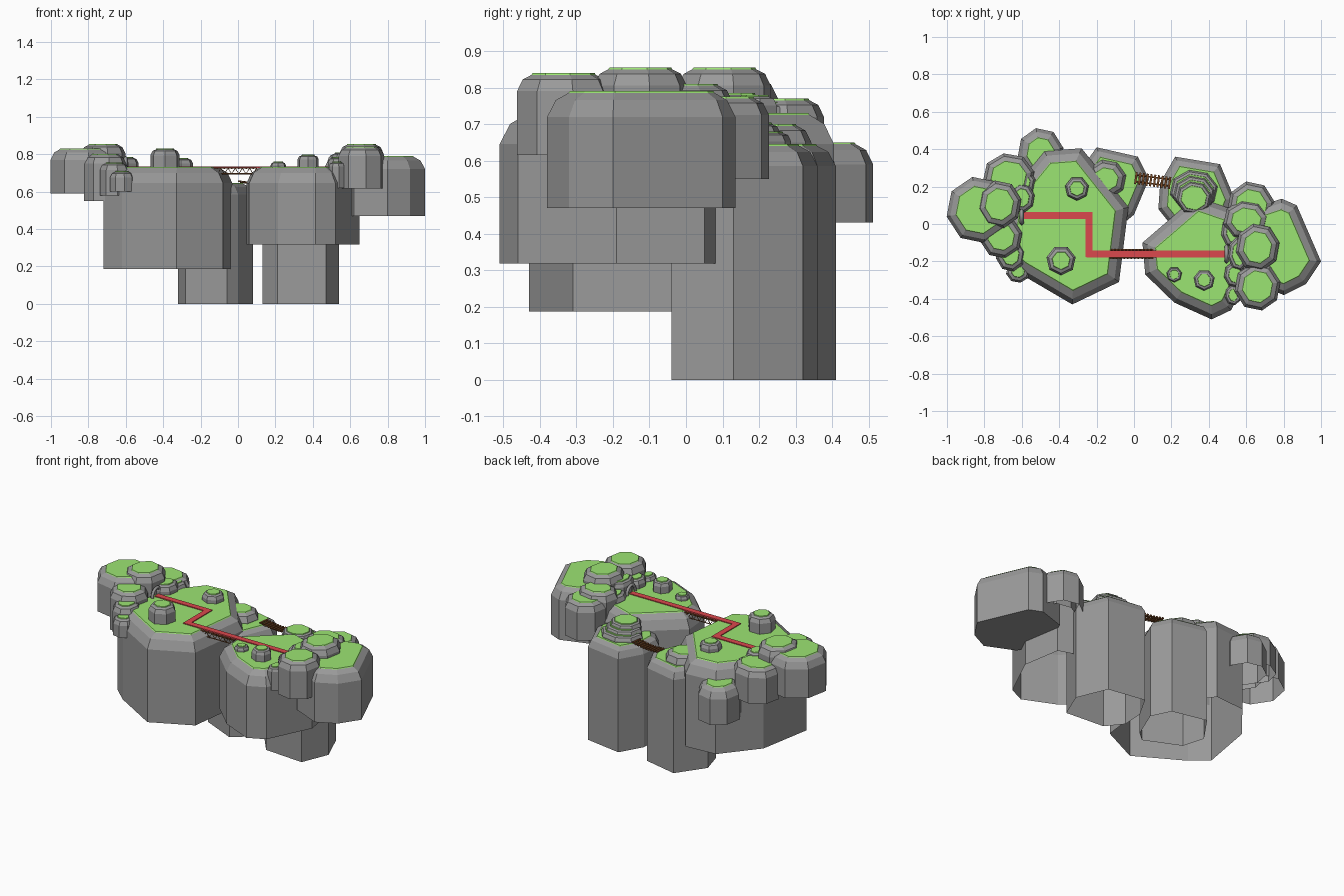
import bpy, bmesh, math
from mathutils import Vector

cube = bpy.data.objects.get("Cube")
if cube:
    bpy.data.objects.remove(cube)


def material(name, colour):
    mat = bpy.data.materials.new(name)
    mat.use_nodes = True
    mat.diffuse_color = (*colour, 1)
    mat.node_tree.nodes["Principled BSDF"].inputs["Base Color"].default_value = (*colour, 1)
    return mat


STONE = material("stone grey", (.32, .32, .32))
GRASS = material("grass green", (.33, .78, .17))
RED = material("path red", (.71, .065, .075))
BROWN = material("timber brown", (.2, .07, .02))


def make_object(name, bm, *mats):
    mesh = bpy.data.meshes.new(name)
    bm.to_mesh(mesh)
    bm.free()
    for mat in mats:
        mesh.materials.append(mat)
    obj = bpy.data.objects.new(name, mesh)
    bpy.context.collection.objects.link(obj)
    return obj


def inset_outline(points, distance):
    """Move every side of a convex counter-clockwise outline inwards."""
    result = []
    for i, p in enumerate(points):
        before = (p - points[i - 1]).normalized()
        after = (points[(i + 1) % len(points)] - p).normalized()
        n1 = Vector((-before.y, before.x))
        n2 = Vector((-after.y, after.x))
        result.append(p + (n1 + n2) * distance / (1 + n1.dot(n2)))
    return result


def rock(name, outline, bottom, top, bevel=.07, closed=False):
    """Straight-sided hollow rock with a two-step rounded rim and a grass cap."""
    points = [Vector(p) for p in outline]
    profile = [(0, bottom), (0, top - bevel), (bevel * .3, top - bevel * .35),
               (bevel * .75, top - .005), (bevel * .8, top)]
    bm = bmesh.new()
    rings = []
    for inset, z in profile:
        rings.append([bm.verts.new((p.x, p.y, z)) for p in inset_outline(points, inset)])
    if closed:
        bm.faces.new(reversed(rings[0]))
    for level, (low, high) in enumerate(zip(rings, rings[1:])):
        for i in range(len(low)):
            j = (i + 1) % len(low)
            face = bm.faces.new((low[i], low[j], high[j], high[i]))
            face.material_index = int(level == len(rings) - 2)
    bm.faces.new(rings[-1]).material_index = 1
    return make_object(name, bm, STONE, GRASS)


def round_rock(name, x, y, rx, ry, bottom, top, bevel=.05, sides=8, closed=False):
    angles = [math.tau * (i + .25) / sides for i in range(sides)]
    outline = [(x + rx * math.cos(a), y + ry * math.sin(a)) for a in angles]
    return rock(name, outline, bottom, top, bevel, closed)


def rod(name, points, radius, mat):
    """Thin bar swept along a polyline."""
    curve = bpy.data.curves.new(name, "CURVE")
    curve.dimensions = "3D"
    curve.bevel_depth = radius
    curve.bevel_resolution = 0
    curve.use_fill_caps = True
    spline = curve.splines.new("POLY")
    spline.points.add(len(points) - 1)
    for target, p in zip(spline.points, points):
        target.co = (*p, 1)
    curve.materials.append(mat)
    obj = bpy.data.objects.new(name, curve)
    bpy.context.collection.objects.link(obj)


def box(name, centre, size, mat, turn=0):
    bm = bmesh.new()
    bmesh.ops.create_cube(bm, size=1)
    bmesh.ops.scale(bm, vec=size, verts=bm.verts)
    obj = make_object(name, bm, mat)
    obj.location = centre
    obj.rotation_euler.z = turn


# Main plateaus, the tall pillars behind them and the big right block
rock("left_plateau", [(-.33, -.43), (-.08, -.31), (-.03, .09), (-.28, .405), (-.48, .39),
                      (-.66, .17), (-.72, -.17), (-.62, -.26)], .187, .73, .085)
rock("right_plateau", [(.06, -.27), (.215, -.42), (.415, -.51), (.52, -.46), (.65, -.19),
                       (.61, .05), (.33, .145), (.045, -.1)], .318, .73, .085)
rock("left_pillar", [(-.28, .1), (-.06, -.0), (.0, .05), (.08, .24), (.02, .36),
                     (-.2, .41), (-.32, .24)], 0, .645, .06)
rock("right_pillar", [(.21, -.02), (.47, -.04), (.54, .13), (.46, .32), (.22, .36),
                      (.14, .22), (.13, .08)], 0, .645, .06)
rock("right_block", [(.62, -.3), (.8, -.38), (.92, -.32), (1, -.2), (.87, .1),
                     (.79, .135), (.62, .08), (.55, -.1)], .47, .79, closed=True)

# Stepped mounds on the pillars
round_rock("left_pillar_mound", -.15, .24, .11, .105, .6, .7)
for step in range(3):
    round_rock("right_pillar_step", .32, .18 - step * .02, .13 - step * .018,
               .11 - step * .01, .6, .68 + step * .024, .028)

# Boulders of the right cluster
round_rock("right_peak", .66, -.125, .12, .13, .61, .855)
round_rock("right_front_boulder", .66, -.335, .125, .13, .615, .84)
round_rock("right_back_boulder", .625, .09, .13, .14, .55, .775)
round_rock("right_middle_boulder", .6, .02, .125, .11, .58, .81)
round_rock("right_small_boulder", .53, -.04, .065, .09, .6, .77, .035)
round_rock("right_low_boulder", .54, -.27, .06, .07, .6, .785, .03)
round_rock("right_foot_boulder", .53, -.38, .045, .055, .62, .76, .025)
round_rock("right_tunnel_roof", .56, -.16, .06, .09, .73, .81, .03)

# Boulders of the left cluster
round_rock("left_outer_boulder", -.83, .075, .175, .18, .59, .83, .06)
round_rock("left_peak", -.72, .105, .12, .13, .6, .855)
round_rock("left_back_boulder", -.67, .255, .14, .125, .56, .77)
round_rock("left_rear_outcrop", -.5, .38, .125, .135, .43, .65, .06)
round_rock("left_front_boulder", -.71, -.07, .115, .115, .55, .8)
round_rock("left_low_boulder", -.66, -.165, .08, .09, .58, .755, .04)
round_rock("left_foot_boulder", -.62, -.255, .065, .06, .6, .71, .035)
round_rock("left_inner_boulder", -.6, .14, .07, .08, .66, .785, .035)
round_rock("left_back_small_boulder", -.61, .22, .085, .09, .66, .76, .035)

# Standing stones on the plateaus
for x, y, radius, top in [(-.39, -.195, .08, .83), (-.305, .19, .065, .78),
                          (.215, -.27, .042, .76), (.375, -.3, .058, .797)]:
    round_rock("standing_stone", x, y, radius, radius, .68, top, radius * .45, 7, True)

# Red path with two corners, crossing the gap
width = .036
box("path_west", (-.42, .045, .731), (.36, width, .008), RED)
box("path_link", (-.24, -.057, .731), (width, .24, .008), RED)
box("path_east", (.12, -.16, .731), (.75, width, .008), RED)

# Tunnel mouths at both path ends
for name, x, y in [("left_tunnel_mouth", -.6, .045), ("right_tunnel_mouth", .495, -.16)]:
    arch = [(x, y + .042 * math.cos(a), .73 + .05 * math.sin(a))
            for a in [math.pi * i / 8 for i in range(9)]]
    rod(name, arch, .011, STONE)

# Timber trestle under the path
for side in (-1, 1):
    y = -.16 + side * .022
    for z in (.695, .725):
        rod("trestle_rail", [(-.13, y, z), (.1, y, z)], .003, BROWN)
    zigzag = [(-.13 + i * .0192, y, .695 if i % 2 else .725) for i in range(13)]
    rod("trestle_brace", zigzag, .003, BROWN)
for i in range(13):
    box("trestle_sleeper", (-.13 + i * .0192, -.16, .723), (.008, .055, .006), BROWN)

# Slightly sagging plank bridge between the pillars
start, end = Vector((.01, .245, .655)), Vector((.19, .22, .655))
heading = math.atan2(end.y - start.y, end.x - start.x)
deck = [start.lerp(end, i / 9) - Vector((0, 0, .008 * math.sin(math.pi * i / 9)))
        for i in range(10)]
for p in deck:
    box("bridge_plank", p, (.011, .065, .008), BROWN, heading)
for side in (-1, 1):
    rod("bridge_rope", [p + Vector((0, side * .018, -.004)) for p in deck], .004, BROWN)
